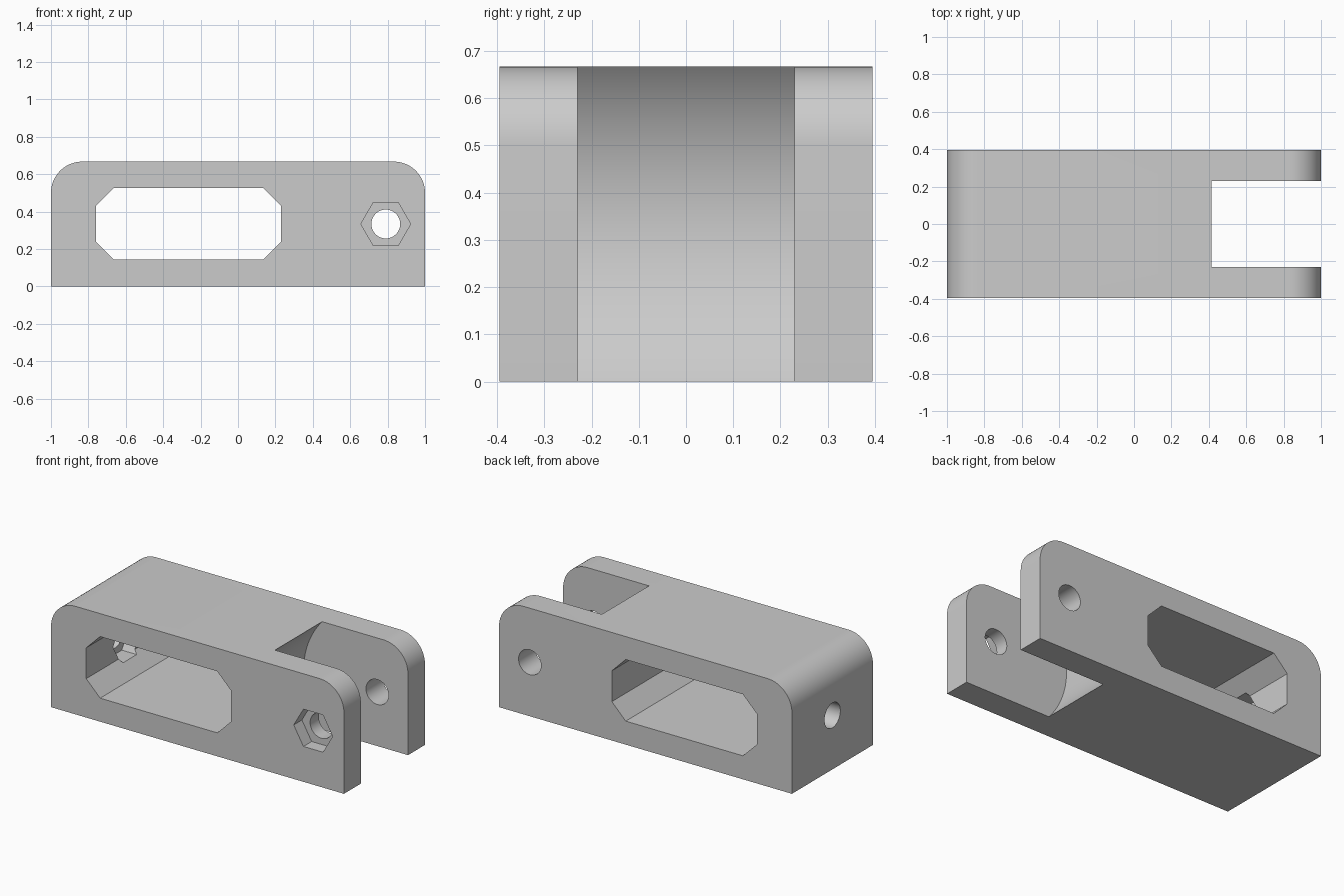
import bpy
import bmesh
from math import cos, sin, pi

cube = bpy.data.objects.get("Cube")
if cube:
    bpy.data.objects.remove(cube, do_unlink=True)

HALF_Y = 0.395            # half depth of the body
HEIGHT = 0.667
MID_Z = HEIGHT / 2
ARM_Y = 0.23              # inner face of each arm
PIVOT = (0.79, MID_Z)     # pin axis in x, z
HOLE_R, NUT_R, NUT_DEPTH = 0.077, 0.133, 0.08


def arc(center, radius, start, end, steps):
    return [(center[0] + radius * cos(start + (end - start) * i / steps),
             center[1] + radius * sin(start + (end - start) * i / steps))
            for i in range(steps + 1)]


def polygon(center, radius, sides):
    return arc(center, radius, 0, 2 * pi, sides)[:-1]


def prism(name, points, axis, start, end):
    """Extrude a closed profile along the x or y axis."""
    bm = bmesh.new()

    def place(p, d):
        return (p[0], d, p[1]) if axis == "Y" else (d, p[0], p[1])

    rings = [[bm.verts.new(place(p, d)) for p in points] for d in (start, end)]
    for ring in rings:
        bm.faces.new(ring)
    n = len(points)
    for i in range(n):
        j = (i + 1) % n
        bm.faces.new((rings[0][i], rings[0][j], rings[1][j], rings[1][i]))
    bmesh.ops.recalc_face_normals(bm, faces=bm.faces)
    mesh = bpy.data.meshes.new(name)
    bm.to_mesh(mesh)
    bm.free()
    obj = bpy.data.objects.new(name, mesh)
    bpy.context.collection.objects.link(obj)
    return obj


# Body with rounded upper corners
R = 0.167
profile = [(-1, 0), (1, 0)]
profile += arc((1 - R, HEIGHT - R), R, 0, pi / 2, 16)
profile += arc((R - 1, HEIGHT - R), R, pi / 2, pi, 16)
body = prism("clevis_body", profile, "Y", -HALF_Y, HALF_Y)

# Chamfered window through the body
x0, x1, z0, z1, c = -0.76, 0.23, 0.145, 0.525, 0.095
window = [(x0 + c, z0), (x1 - c, z0), (x1, z0 + c), (x1, z1 - c),
          (x1 - c, z1), (x0 + c, z1), (x0, z1 - c), (x0, z0 + c)]

cutters = [
    prism("window_cutter", window, "Y", -0.5, 0.5),
    # Round-bottomed slot between the arms
    prism("slot_cutter", polygon(PIVOT, 0.503, 96), "Y", -ARM_Y, ARM_Y),
    # Pin hole through both arms, with a nut pocket in the front arm
    prism("pin_cutter", polygon(PIVOT, HOLE_R, 48), "Y", -0.5, 0.5),
    prism("front_nut_cutter", polygon(PIVOT, NUT_R, 6), "Y",
          -0.5, -HALF_Y + NUT_DEPTH),
    # Bolt hole in the end wall, with a nut pocket on its inner side
    prism("bolt_cutter", polygon((0, MID_Z), HOLE_R, 48), "X", -1.1, -0.6),
    prism("end_nut_cutter", polygon((0, MID_Z), NUT_R, 6), "X",
          x0 - NUT_DEPTH, -0.6),
]

bpy.ops.object.select_all(action="DESELECT")
bpy.context.view_layer.objects.active = body
body.select_set(True)
for cutter in cutters:
    mod = body.modifiers.new(cutter.name, "BOOLEAN")
    mod.operation = "DIFFERENCE"
    mod.solver = "EXACT"
    mod.object = cutter
    bpy.ops.object.modifier_apply(modifier=mod.name)
    bpy.data.objects.remove(cutter, do_unlink=True)

# Plain grey finish
grey = bpy.data.materials.new("light_grey")
grey.use_nodes = True
colour = (0.6, 0.6, 0.6, 1)
grey.diffuse_color = colour
grey.node_tree.nodes["Principled BSDF"].inputs["Base Color"].default_value = colour
body.data.materials.clear()
body.data.materials.append(grey)

bpy.ops.object.shade_smooth_by_angle(angle=pi / 6)
